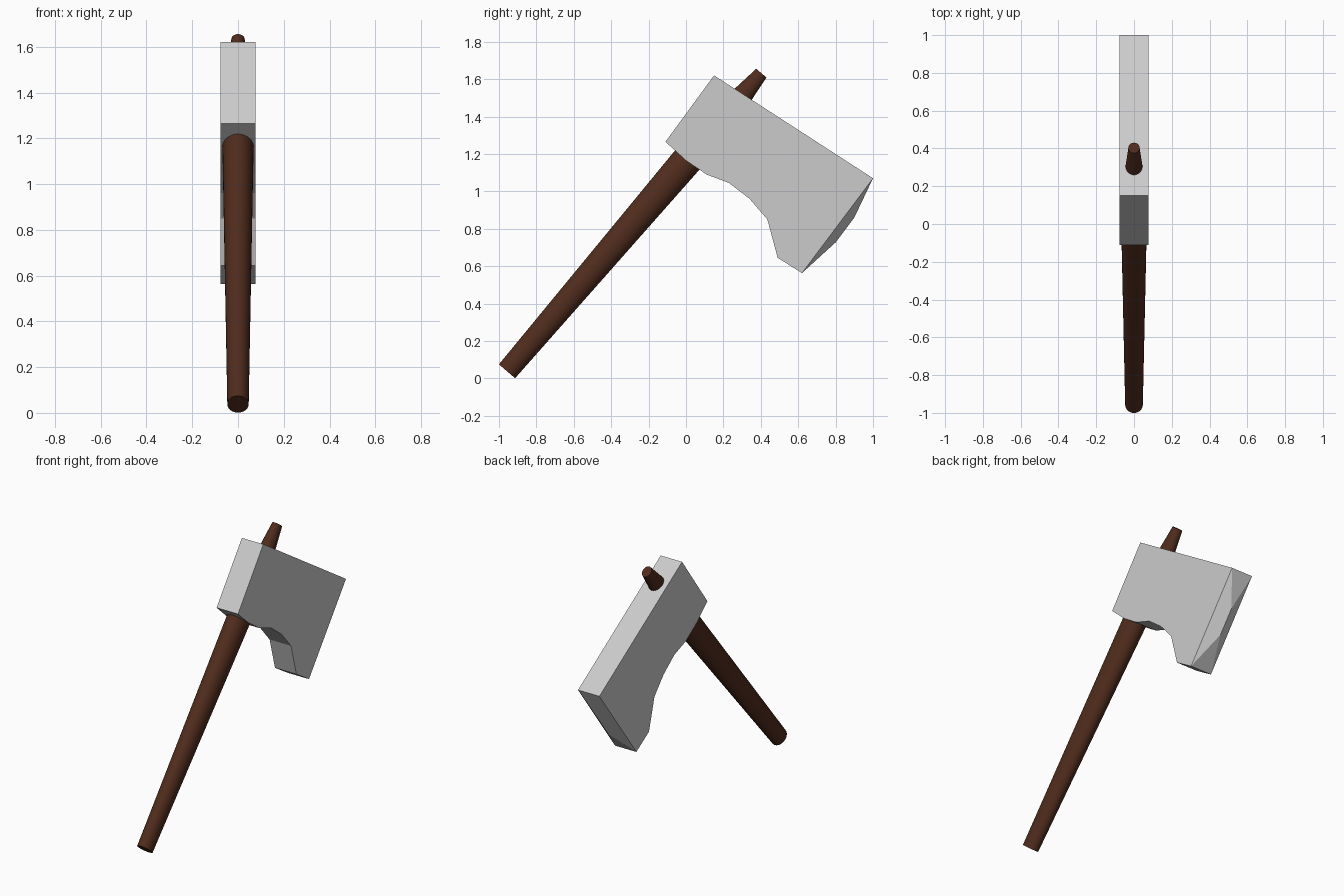
import bpy, bmesh, math
from mathutils import Vector

if "Cube" in bpy.data.objects:
    bpy.data.objects.remove(bpy.data.objects["Cube"])


def finish(name, bm):
    bmesh.ops.recalc_face_normals(bm, faces=bm.faces)
    mesh = bpy.data.meshes.new(name)
    bm.to_mesh(mesh)
    bm.free()
    obj = bpy.data.objects.new(name, mesh)
    bpy.context.collection.objects.link(obj)
    return obj


# Axe head: side outline from top blade corner, round the back, to lower blade corner
HALF = 0.077
outline = [(1.0, 1.07), (0.15, 1.62), (-0.11, 1.265), (0.0, 1.165), (0.11, 1.09),
           (0.23, 1.045), (0.34, 0.96), (0.435, 0.85), (0.49, 0.645), (0.62, 0.563)]
bm = bmesh.new()
sides = [[bm.verts.new((x, y, z)) for y, z in outline] for x in (-HALF, HALF)]
left, right = sides
bm.faces.new(left)
bm.faces.new(right)
for i in range(len(outline) - 1):
    bm.faces.new((left[i], left[i + 1], right[i + 1], right[i]))

# Cutting edge: bulging ridge on the centre plane
upper = bm.verts.new((0, 0.90, 0.86))
lower = bm.verts.new((0, 0.80, 0.727))
for side in sides:
    bm.faces.new((side[0], upper, lower, side[-1]))
bm.faces.new((left[0], right[0], upper))
bm.faces.new((left[-1], right[-1], lower))
finish("axe_head", bm)

# Handle: oval rings along a tilted axis, widest inside the head
SEGMENTS = 32
start, end = Vector((0, -0.957, 0.038)), Vector((0, 0.403, 1.632))
axis = (end - start).normalized()
across = Vector((0, axis.z, -axis.y))
length = (end - start).length
bm = bmesh.new()
rings = []
for t, r in [(0, 0.057), (1.68, 0.0865), (length, 0.036)]:
    ring = []
    for k in range(SEGMENTS):
        a = 2 * math.pi * k / SEGMENTS
        p = start + axis * t + across * (r * math.cos(a)) + Vector((0.82 * r * math.sin(a), 0, 0))
        ring.append(bm.verts.new(p))
    rings.append(ring)
for a, b in zip(rings, rings[1:]):
    for k in range(SEGMENTS):
        n = (k + 1) % SEGMENTS
        bm.faces.new((a[k], a[n], b[n], b[k]))
bm.faces.new(rings[0])
bm.faces.new(rings[-1])
handle = finish("handle", bm)

wood = bpy.data.materials.new("dark_wood")
wood.diffuse_color = (0.08, 0.025, 0.012, 1)
wood.use_nodes = True
wood.node_tree.nodes["Principled BSDF"].inputs["Base Color"].default_value = wood.diffuse_color
handle.data.materials.append(wood)
bpy.context.view_layer.objects.active = handle
handle.select_set(True)
bpy.ops.object.shade_smooth_by_angle(angle=math.radians(30))
